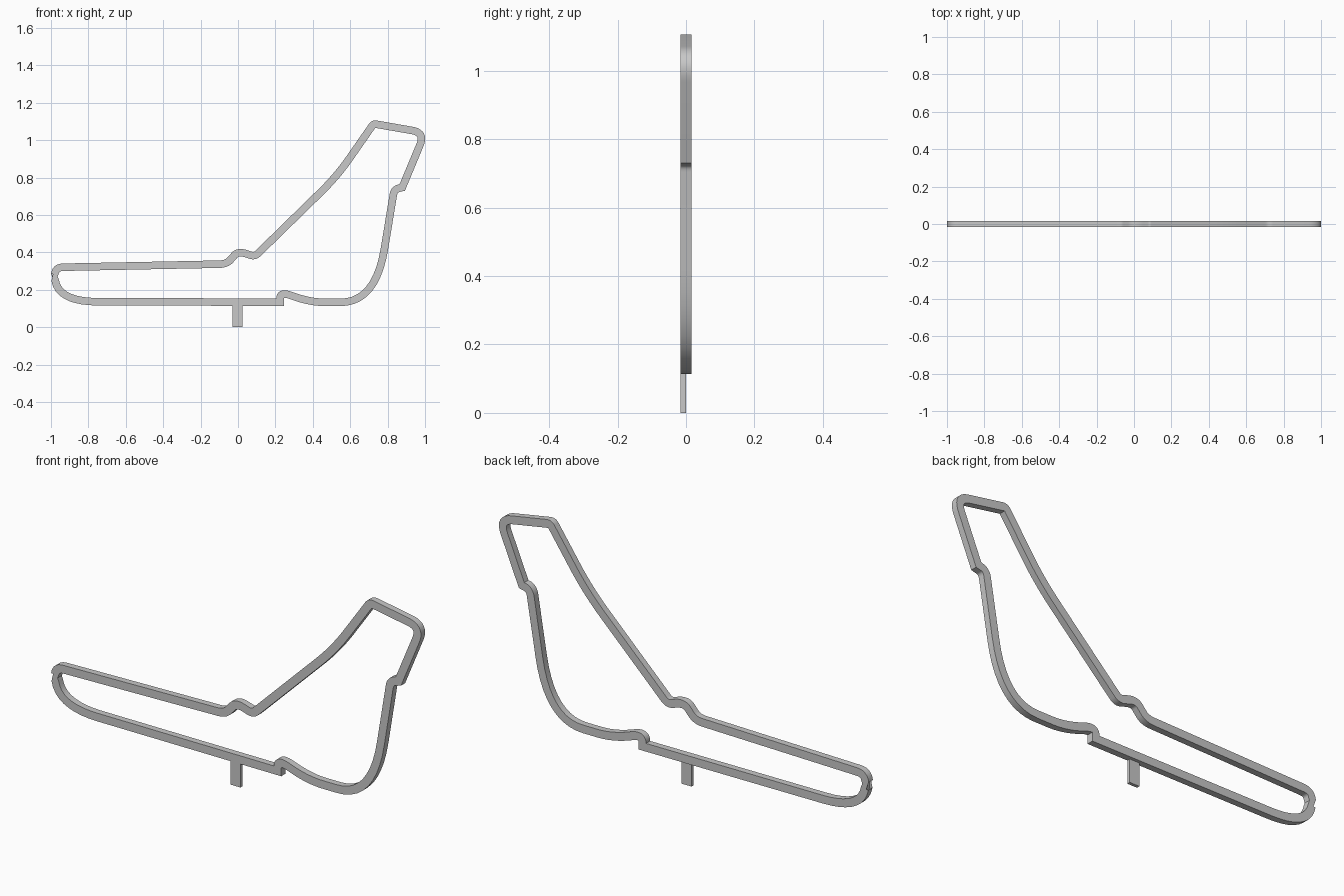
import bpy, bmesh, math
from mathutils import Vector

default = bpy.data.objects.get("Cube")
if default:
    bpy.data.objects.remove(default)

WIDTH, DEPTH = 0.04, 0.032

grey = bpy.data.materials.new("light grey")
grey.use_nodes = True
grey.diffuse_color = (0.58, 0.58, 0.58, 1)
grey.node_tree.nodes["Principled BSDF"].inputs["Base Color"].default_value = grey.diffuse_color

# Circuit corners: x, z, and how far before and after the corner its bend reaches
CORNERS = [
    (-.98, .137, .14, .23), (.225, .134, 0, 0), (.225, .19, .035, .06),
    (.39, .133, .09, .08), (.736, .133, .19, .29), (.835, .737, .03, .025),
    (.878, .747, 0, 0), (1, 1.04, .07, .07), (.725, 1.088, .015, .015),
    (.53, .808, .12, .12), (.09, .378, .025, .025), (0, .407, .045, .03),
    (-.06, .338, .03, .04), (-.98, .32, .045, .045),
]


def rounded_path(corners, steps=10):
    """Closed centre line with each corner replaced by a smooth bend."""
    path = []
    for i, (x, z, before, after) in enumerate(corners):
        p = Vector((x, z))
        if before == 0:
            path.append(p)
            continue
        prev = Vector(corners[i - 1][:2])
        following = Vector(corners[(i + 1) % len(corners)][:2])
        a = p + (prev - p).normalized() * before
        b = p + (following - p).normalized() * after
        for k in range(steps + 1):
            t = k / steps
            path.append(a * (1 - t) ** 2 + p * 2 * t * (1 - t) + b * t * t)
    return path


def finish(name, bm):
    bmesh.ops.recalc_face_normals(bm, faces=bm.faces)
    mesh = bpy.data.meshes.new(name)
    bm.to_mesh(mesh)
    bm.free()
    mesh.materials.append(grey)
    obj = bpy.data.objects.new(name, mesh)
    bpy.context.collection.objects.link(obj)
    return obj


# Track band: a rectangular section mitred along the closed centre line
path = rounded_path(CORNERS)
bm = bmesh.new()
rings = []
for i, p in enumerate(path):
    d1 = (p - path[i - 1]).normalized()
    d2 = (path[(i + 1) % len(path)] - p).normalized()
    n1, n2 = Vector((-d1.y, d1.x)), Vector((-d2.y, d2.x))
    mitre = (n1 + n2).normalized()
    offset = mitre * (WIDTH / 2 / max(mitre.dot(n1), 0.5))
    rings.append([bm.verts.new((p.x + s * offset.x, y * DEPTH / 2, p.y + s * offset.y))
                  for s, y in ((-1, -1), (1, -1), (1, 1), (-1, 1))])
for i, ring in enumerate(rings):
    last = rings[i - 1]
    for k in range(4):
        j = (k + 1) % 4
        bm.faces.new((last[k], last[j], ring[j], ring[k]))
track = finish("track_band", bm)

bpy.ops.object.select_all(action="DESELECT")
track.select_set(True)
bpy.context.view_layer.objects.active = track
bpy.ops.object.shade_smooth_by_angle(angle=math.radians(30))

# Mounting stem: half the depth of the band, flush with its front
bm = bmesh.new()
bmesh.ops.create_cube(bm, size=1)
bmesh.ops.scale(bm, vec=(.054, DEPTH / 2, .125), verts=bm.verts)
bmesh.ops.translate(bm, vec=(-.003, -DEPTH / 4, .0625), verts=bm.verts)
finish("mounting_stem", bm)
